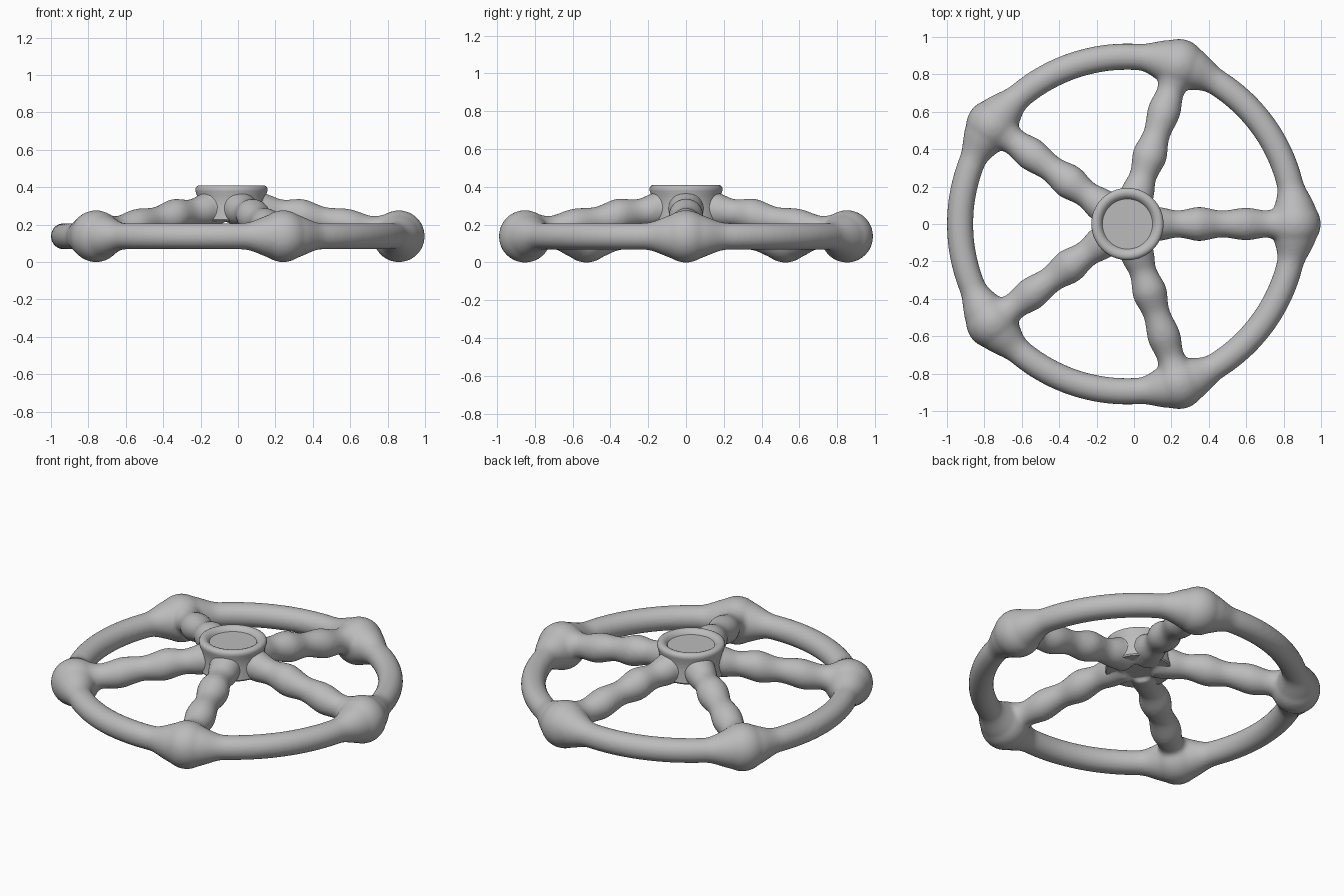
import bpy, bmesh, math
from mathutils import Vector

if "Cube" in bpy.data.objects:
    bpy.data.objects.remove(bpy.data.objects["Cube"])

CENTRE_X = -0.035
RIM_R, RIM_Z, TUBE_R, KNOB_R = 0.895, 0.138, 0.071, 0.139
SPOKES = 5

metal = bpy.data.materials.new("grey_metal")
metal.use_nodes = True
grey = (0.5, 0.5, 0.5, 1)
metal.diffuse_color = grey
metal.node_tree.nodes["Principled BSDF"].inputs["Base Color"].default_value = grey


def smoothstep(t):
    t = max(0, min(1, t))
    return t * t * (3 - 2 * t)


def sweep(bm, rings, closed):
    """Bridge rings of vertices into a tube, looped or capped."""
    rows = [[bm.verts.new(p) for p in ring] for ring in rings]
    n = len(rows[0])
    for k in range(len(rows) if closed else len(rows) - 1):
        a, b = rows[k], rows[(k + 1) % len(rows)]
        for i in range(n):
            j = (i + 1) % n
            bm.faces.new((a[i], a[j], b[j], b[i]))
    if not closed:
        bm.faces.new(rows[0][::-1])
        bm.faces.new(rows[-1])


def circle(centre, u, v, r, n):
    angles = [2 * math.pi * i / n for i in range(n)]
    return [centre + r * (math.cos(a) * u + math.sin(a) * v) for a in angles]


def lathe(bm, profile, n):
    x, y = Vector((1, 0, 0)), Vector((0, 1, 0))
    sweep(bm, [circle(Vector((0, 0, z)), x, y, r, n) for r, z in profile], False)


def make_object(name, bm):
    bmesh.ops.recalc_face_normals(bm, faces=bm.faces)
    mesh = bpy.data.meshes.new(name)
    bm.to_mesh(mesh)
    bm.free()
    mesh.materials.append(metal)
    obj = bpy.data.objects.new(name, mesh)
    obj.location.x = CENTRE_X
    bpy.context.collection.objects.link(obj)
    return obj


up = Vector((0, 0, 1))
step = 2 * math.pi / SPOKES
bm = bmesh.new()

# Rim, swelling towards each knob
rings = []
for k in range(240):
    a = 2 * math.pi * k / 240
    out = Vector((math.cos(a), math.sin(a), 0))
    d = abs((a + step / 2) % step - step / 2) * RIM_R
    r = TUBE_R + 0.05 * smoothstep((0.22 - d) / 0.18)
    rings.append(circle(out * RIM_R + up * RIM_Z, out, up, r, 32))
sweep(bm, rings, True)

# Beaded spokes: distance from the axis, height, radius
STATIONS = [(0.08, 0.285, 0.09), (0.17, 0.28, 0.09), (0.27, 0.262, 0.073),
            (0.385, 0.245, 0.092), (0.505, 0.222, 0.072), (0.635, 0.195, 0.088),
            (0.745, 0.175, 0.073), (0.87, 0.142, 0.115)]
for k in range(SPOKES):
    out = Vector((math.cos(k * step), math.sin(k * step), 0))
    side = up.cross(out)
    rings = []
    for (s0, z0, r0), (s1, z1, r1) in zip(STATIONS, STATIONS[1:]):
        for i in range(8):
            t = i / 8
            r = r0 + (r1 - r0) * smoothstep(t)
            centre = out * (s0 + (s1 - s0) * t) + up * (z0 + (z1 - z0) * t)
            rings.append(circle(centre, side, up, r, 32))
    sweep(bm, rings, False)

    # Knob where the spoke meets the rim
    knob = bmesh.ops.create_uvsphere(bm, u_segments=40, v_segments=24, radius=KNOB_R)
    bmesh.ops.translate(bm, verts=knob["verts"], vec=out * RIM_R + up * RIM_Z)

# Core that the spokes blend into
lathe(bm, [(0.175, 0.225), (0.175, 0.37)], 64)

wheel = make_object("rim_and_spokes", bm)
remesh = wheel.modifiers.new("fuse", 'REMESH')
remesh.mode = 'VOXEL'
remesh.voxel_size = 0.011
remesh.use_smooth_shade = True
blend = wheel.modifiers.new("blend", 'SMOOTH')
blend.factor = 0.5
blend.iterations = 12

# Hub with rounded lip and shallow round recess
bm = bmesh.new()
lathe(bm, [(0.185, 0.22), (0.19, 0.228), (0.182, 0.3), (0.184, 0.355),
           (0.192, 0.378), (0.193, 0.393), (0.187, 0.404), (0.176, 0.41),
           (0.162, 0.41), (0.15, 0.405), (0.14, 0.395), (0.134, 0.385)], 64)
hub = make_object("hub", bm)
bpy.ops.object.select_all(action='DESELECT')
hub.select_set(True)
bpy.context.view_layer.objects.active = hub
bpy.ops.object.shade_smooth_by_angle(angle=math.radians(35))
